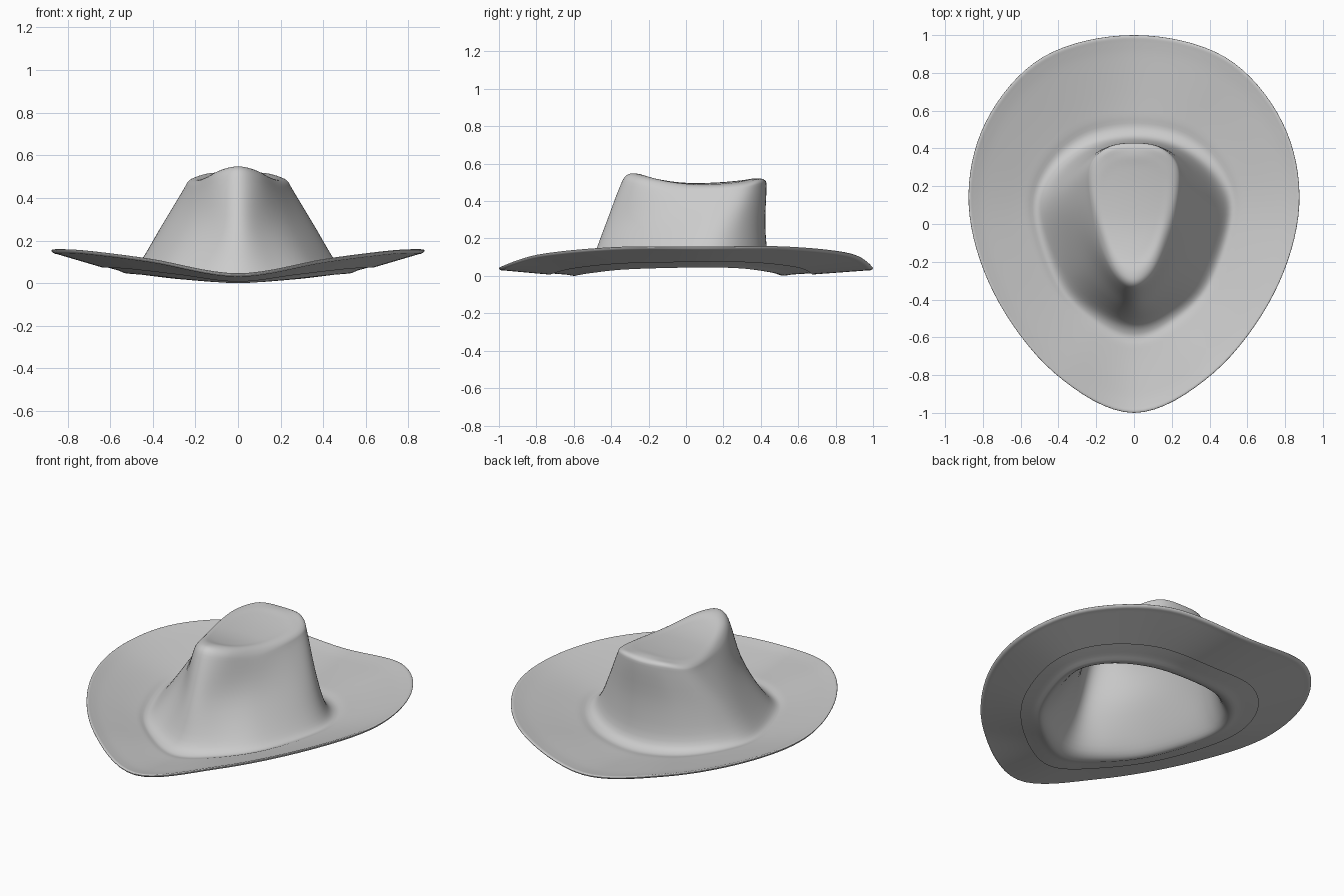
import bpy, bmesh
from mathutils import Vector as V

if "Cube" in bpy.data.objects:
    bpy.data.objects.remove(bpy.data.objects["Cube"])

# Half outlines, front to back: (x, y, z); mirrored across x = 0
RIM = [(0, -1, .04), (.42, -.79, .11), (.74, -.37, .15), (.875, .1, .152),
       (.785, .54, .152), (.48, .885, .115), (0, 1, .04)]
CROWN = [
    # brim break
    [(0, -.58, .002), (.2, -.5, .015), (.39, -.31, .035), (.51, .05, .045),
     (.45, .28, .04), (.26, .45, .018), (0, .5, .003)],
    # crown foot
    [(0, -.515, .06), (.165, -.45, .07), (.335, -.28, .09), (.455, .05, .10),
     (.41, .25, .09), (.235, .4, .07), (0, .447, .06)],
    # pinched wall
    [(0, -.435, .26), (.11, -.37, .26), (.245, -.19, .26), (.36, .08, .25),
     (.345, .25, .25), (.2, .385, .26), (0, .424, .26)],
    # upper wall
    [(0, -.36, .46), (.105, -.29, .45), (.2, -.1, .42), (.255, .15, .425),
     (.245, .31, .44), (.145, .405, .455), (0, .43, .46)],
    # crown edge
    [(0, -.32, .535), (.1, -.255, .51), (.18, -.07, .47), (.23, .17, .47),
     (.22, .315, .485), (.135, .4, .51), (0, .422, .51)],
]


def catmull(p0, p1, p2, p3, t):
    return 0.5 * (2*p1 + (p2-p0)*t + (2*p0-5*p1+4*p2-p3)*t*t + (3*p1-p0-3*p2+p3)*t**3)


def ring(half, steps=8):
    pts = [V(p) for p in half]
    pts += [V((-p.x, p.y, p.z)) for p in pts[-2:0:-1]]
    n = len(pts)
    return [catmull(pts[i-1], pts[i], pts[(i+1) % n], pts[(i+2) % n], k/steps)
            for i in range(n) for k in range(steps)]


def blend(a, b, f, dz=0.0):
    return [p.lerp(q, f) + V((0, 0, dz)) for p, q in zip(a, b)]


def top_height(p):
    d = p.y - .05
    return .495 + (.52 if d < 0 else .24) * d*d - .3 * p.x**2


rim = ring(RIM)
walls = [ring(c) for c in CROWN]
base, edge = walls[0], walls[-1]

# Under-brim fold, rolled rim, upper brim
rings = [blend(base, rim, f, -.01) for f in (.35, .6, .8, .92, .975)]
rings.append(rim)
rings += [blend(base, rim, f, dz) for f, dz in
          ((.975, .006), (.92, .004), (.8, 0), (.6, -.002), (.35, -.003), (.15, -.002))]
# Crown walls and saddle-shaped top
rings += walls
centre = [V((0, .08, .495))] * len(edge)
for f in (.15, .35, .6, .82, 1):
    r = blend(edge, centre, f)
    rings.append([V((p.x, p.y, top_height(p))) for p in r])

# Smooth loft through all rings
STEPS = 4
loft = []
last = len(rings) - 1
for i in range(last):
    four = [rings[max(0, min(last, i + k))] for k in (-1, 0, 1, 2)]
    for k in range(STEPS):
        loft.append([catmull(*q, k/STEPS) for q in zip(*four)])
loft.append(rings[-1])

bm = bmesh.new()
grid = [[bm.verts.new(p) for p in r] for r in loft]
n = len(grid[0])
for a, b in zip(grid, grid[1:]):
    for j in range(n):
        k = (j + 1) % n
        bm.faces.new((a[j], a[k], b[k], b[j]))
bmesh.ops.remove_doubles(bm, verts=bm.verts, dist=1e-5)
for f in bm.faces:
    f.smooth = True
# Stand the hat on the ground
low = min(v.co.z for v in bm.verts)
bmesh.ops.translate(bm, verts=bm.verts, vec=(0, 0, -low))
mesh = bpy.data.meshes.new("hat_shell")
bm.to_mesh(mesh)
bm.free()
hat = bpy.data.objects.new("hat_shell", mesh)
bpy.context.collection.objects.link(hat)
